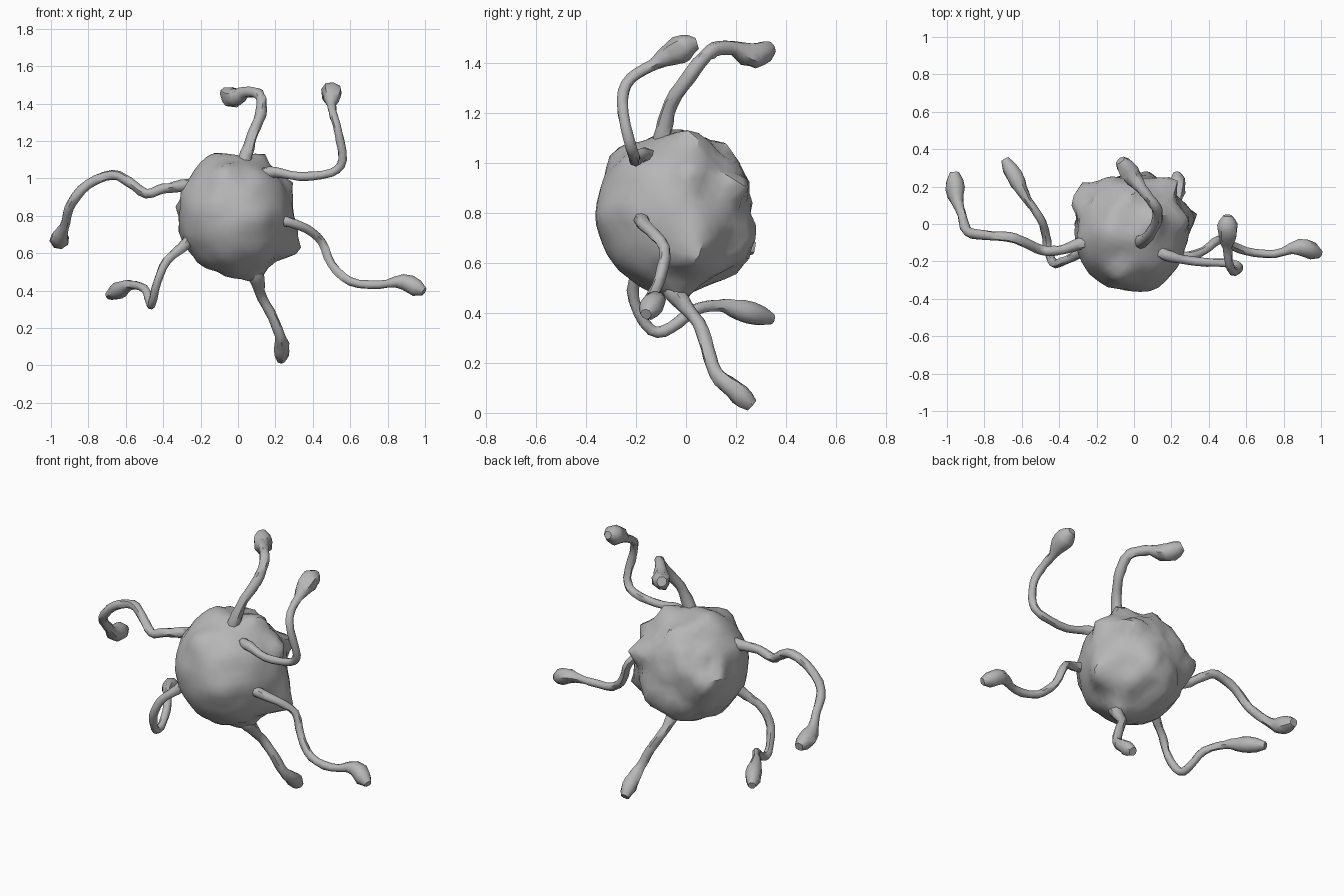
import bpy, bmesh, math, random
from mathutils import Vector, noise

if "Cube" in bpy.data.objects:
    bpy.data.objects.remove(bpy.data.objects["Cube"])

random.seed(4)

grey = bpy.data.materials.new("clay_grey")
grey.diffuse_color = (0.47, 0.47, 0.47, 1)
grey.use_nodes = True
grey.node_tree.nodes["Principled BSDF"].inputs["Base Color"].default_value = grey.diffuse_color


def finish(bm, name, angle):
    bmesh.ops.recalc_face_normals(bm, faces=bm.faces)
    me = bpy.data.meshes.new(name)
    bm.to_mesh(me)
    bm.free()
    me.materials.append(grey)
    ob = bpy.data.objects.new(name, me)
    bpy.context.collection.objects.link(ob)
    bpy.ops.object.select_all(action='DESELECT')
    ob.select_set(True)
    bpy.context.view_layer.objects.active = ob
    bpy.ops.object.shade_smooth_by_angle(angle=math.radians(angle))
    return ob


# Body: lumpy ball, smoother at the front, ragged at the back, with a few spikes
CENTRE = Vector((-0.018, -0.04, 0.80))
RADII = Vector((0.308, 0.316, 0.326))
SPIKES = [  # tip position, angular width
    ((0.345, 0.04, 0.62), 0.34),
    ((0.24, 0.27, 0.92), 0.22),
    ((0.30, 0.02, 0.97), 0.22),
    ((-0.345, 0.12, 0.86), 0.22),
    ((-0.28, 0.20, 0.82), 0.25),
    ((-0.15, -0.05, 1.135), 0.35),
    ((0.16, 0.02, 1.12), 0.28),
    ((-0.10, -0.30, 1.05), 0.28),
    ((0.08, 0.275, 0.67), 0.28),
    ((0.10, -0.03, 0.44), 0.25),
    ((-0.32, -0.10, 0.95), 0.22),
    ((0.10, -0.36, 0.80), 0.35),
]
bm = bmesh.new()
bmesh.ops.create_icosphere(bm, subdivisions=4, radius=1)
for v in bm.verts:
    d = v.co.normalized()
    rough = min(1, max(0, d.y * 1.2 + 0.3))
    bump = (0.014 + 0.018 * rough) * noise.noise(d * 2.6 + Vector((3, 1, 7)))
    bump += (0.004 + 0.014 * rough) * noise.noise(d * 6.5)
    p = Vector(a * b for a, b in zip(d, RADII)) + d * bump
    for tip, width in SPIKES:
        t = Vector(tip) - CENTRE
        u = t.normalized()
        base = Vector(a * b for a, b in zip(u, RADII)).length
        fall = max(0, 1 - d.angle(t) / (width * 1.4)) ** 1.3
        p += u * max(0, t.length - base) * fall
    v.co = CENTRE + p
finish(bm, "body", 40)


# Tentacles: tapered tubes following a path, ending in a bulb with a pinched tip
def spline(a, b, c, d, t):
    return 0.5 * (2 * b + (c - a) * t + (2 * a - 5 * b + 4 * c - d) * t * t
                  + (3 * b - a - 3 * c + d) * t ** 3)


def tentacle(name, pts, thick=0.023, bulb=0.050, bulb_len=0.20, flare=0.012, sides=8):
    pts = [Vector(p) for p in pts]
    ext = [2 * pts[0] - pts[1]] + pts + [2 * pts[-1] - pts[-2]]
    path = [spline(*ext[i:i + 4], k / 3) for i in range(len(pts) - 1) for k in range(3)]
    path.append(pts[-1])
    dist = [0]
    for a, b in zip(path, path[1:]):
        dist.append(dist[-1] + (b - a).length)
    total = dist[-1]
    bm = bmesh.new()
    rings = []
    side = None
    for i, p in enumerate(path):
        tan = (path[min(i + 1, len(path) - 1)] - path[max(i - 1, 0)]).normalized()
        side = tan.orthogonal() if side is None else side - tan * side.dot(tan)
        side.normalize()
        up = tan.cross(side)
        # flared root, thin middle, swollen end
        r = thick + flare * max(0, 1 - dist[i] / 0.16)
        s = (total - dist[i]) / bulb_len
        if s < 1:
            r += (bulb - thick) * math.sin(math.pi * s ** 0.75) ** 1.2
        ring = []
        for k in range(sides):
            a = math.tau * k / sides
            rr = r * random.uniform(0.9, 1.1)
            ring.append(bm.verts.new(p + (side * math.cos(a) + up * math.sin(a)) * rr))
        rings.append(ring)
    for r0, r1 in zip(rings, rings[1:]):
        for k in range(sides):
            n = (k + 1) % sides
            bm.faces.new((r0[k], r0[n], r1[n], r1[k]))
    bm.faces.new(rings[0])
    bm.faces.new(rings[-1])
    finish(bm, name, 50)


tentacle("top_tentacle", [
    (0.02, -0.10, 1.05), (0.045, -0.09, 1.13), (0.08, -0.06, 1.24), (0.12, 0.01, 1.34),
    (0.125, 0.07, 1.42), (0.10, 0.115, 1.455), (0.04, 0.19, 1.46), (-0.02, 0.27, 1.43),
    (-0.075, 0.34, 1.46)],
    thick=0.029, bulb=0.052)
tentacle("upper_right_tentacle", [
    (0.12, -0.14, 1.02), (0.20, -0.175, 1.035), (0.33, -0.20, 1.01), (0.50, -0.21, 1.03),
    (0.56, -0.23, 1.10), (0.535, -0.255, 1.25), (0.51, -0.22, 1.34), (0.50, -0.13, 1.395),
    (0.50, -0.03, 1.455), (0.50, 0.045, 1.48)], bulb=0.056)
tentacle("right_tentacle", [
    (0.20, -0.17, 0.78), (0.28, -0.175, 0.765), (0.37, -0.145, 0.73), (0.45, -0.085, 0.66),
    (0.50, -0.105, 0.54), (0.60, -0.145, 0.45), (0.75, -0.16, 0.43), (0.88, -0.125, 0.45),
    (0.995, -0.16, 0.395)])
tentacle("lower_tentacle", [
    (0.08, -0.06, 0.53), (0.10, -0.03, 0.46), (0.13, 0.05, 0.36), (0.185, 0.085, 0.26),
    (0.225, 0.12, 0.16), (0.235, 0.19, 0.095), (0.23, 0.265, 0.03)],
    thick=0.027, bulb=0.042, flare=0.025)
tentacle("lower_left_tentacle", [
    (-0.24, -0.12, 0.69), (-0.30, -0.16, 0.63), (-0.38, -0.20, 0.56), (-0.43, -0.21, 0.45),
    (-0.46, -0.14, 0.33), (-0.47, -0.06, 0.34), (-0.50, 0.03, 0.41), (-0.57, 0.13, 0.43),
    (-0.62, 0.22, 0.41), (-0.69, 0.345, 0.375)], bulb=0.046, bulb_len=0.26)
tentacle("left_tentacle", [
    (-0.22, -0.08, 0.97), (-0.30, -0.11, 0.96), (-0.40, -0.14, 0.945), (-0.49, -0.14, 0.92),
    (-0.58, -0.10, 0.98), (-0.67, -0.07, 1.02), (-0.80, -0.06, 0.97), (-0.89, -0.04, 0.87),
    (-0.92, 0.05, 0.77), (-0.95, 0.15, 0.69), (-0.96, 0.275, 0.66)],
    thick=0.026, bulb=0.052)
